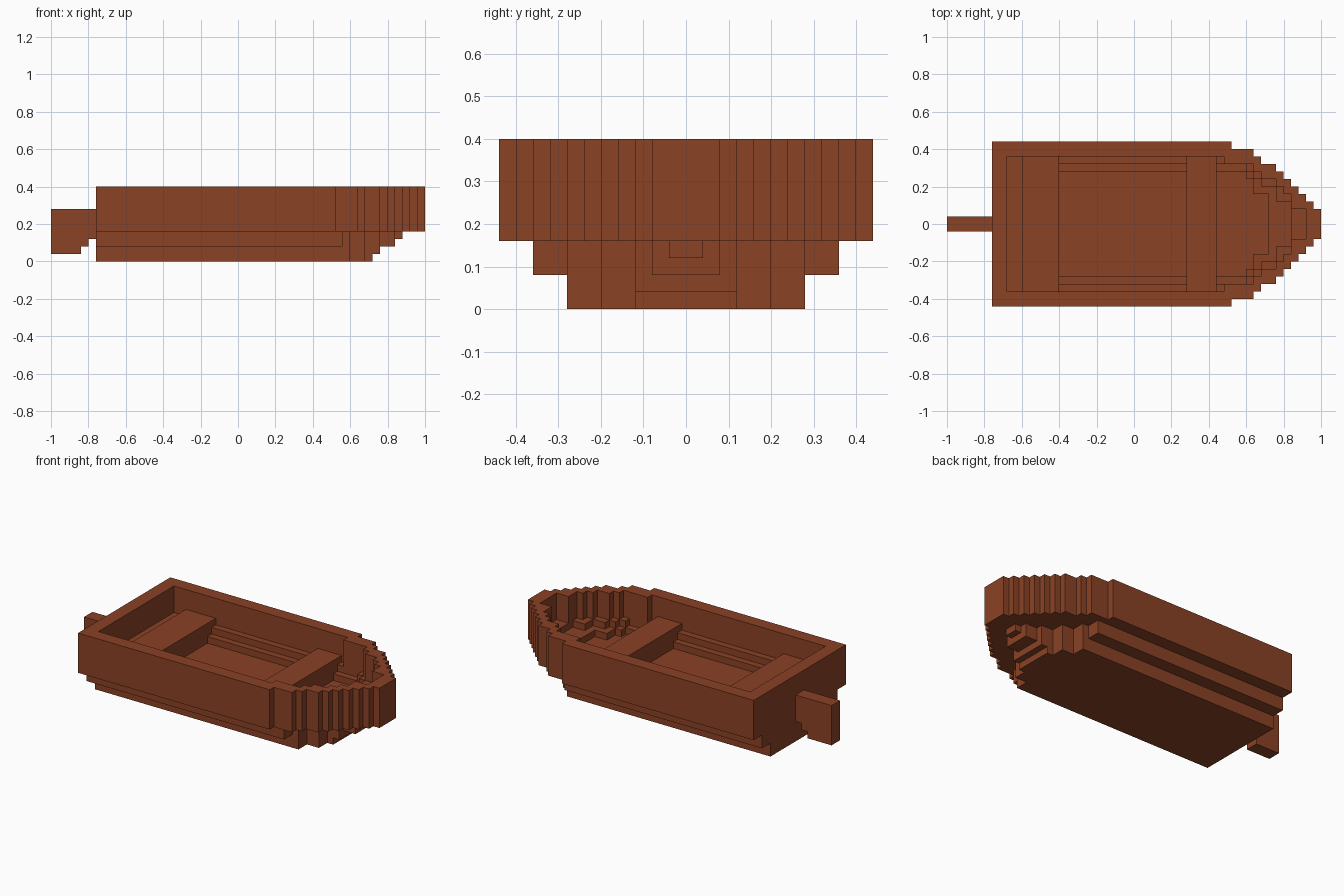
import bpy, bmesh, math

if "Cube" in bpy.data.objects:
    bpy.data.objects.remove(bpy.data.objects["Cube"])

wood = bpy.data.materials.new("brown wood")
wood.diffuse_color = (0.255, 0.054, 0.018, 1)
wood.use_nodes = True
wood.node_tree.nodes["Principled BSDF"].inputs["Base Color"].default_value = wood.diffuse_color


def finish(name, bm):
    bmesh.ops.recalc_face_normals(bm, faces=bm.faces)
    me = bpy.data.meshes.new(name)
    bm.to_mesh(me)
    bm.free()
    me.materials.append(wood)
    ob = bpy.data.objects.new(name, me)
    bpy.context.scene.collection.objects.link(ob)
    return ob


def extrude(name, pts, vec):
    """Closed outline swept along a vector."""
    bm = bmesh.new()
    face = bm.faces.new([bm.verts.new(p) for p in pts])
    new = bmesh.ops.extrude_face_region(bm, geom=[face])["geom"]
    verts = [g for g in new if isinstance(g, bmesh.types.BMVert)]
    bmesh.ops.translate(bm, verts=verts, vec=vec)
    return finish(name, bm)


def stepped(name, x0, steps, z0, z1):
    """Mirrored plan: each step is (half width, x where it ends)."""
    side, x = [], x0
    for half, end in steps:
        side += [(x, half), (end, half)]
        x = end
    pts = [(x, -y, z0) for x, y in side] + [(x, y, z0) for x, y in reversed(side)]
    return extrude(name, pts, (0, 0, z1 - z0))


def box(name, x0, x1, half, z0, z1):
    return stepped(name, x0, [(half, x1)], z0, z1)


def combine(base, tool, operation):
    mod = base.modifiers.new(operation, 'BOOLEAN')
    mod.operation, mod.solver, mod.object = operation, 'EXACT', tool
    bpy.context.view_layer.objects.active = base
    bpy.ops.object.modifier_apply(modifier=mod.name)
    bpy.data.objects.remove(tool)


# Upper hull with stepped bow
hull = stepped("hull", -.76, [(.44, .52), (.40, .64), (.36, .68), (.32, .76),
               (.28, .80), (.24, .84), (.20, .88), (.16, .92), (.12, .96),
               (.08, 1.0)], .16, .40)

# Lower hull tiers, each reaching slightly into the one above
mid = [(.36, .56), (.28, .60), (.20, .68), (.12, .76), (.08, .84)]
low = [(.28, .60), (.20, .68)]
for steps, z0, z1 in [(mid + [(.04, .88)], .12, .18), (mid, .08, .14),
                      (low + [(.12, .76)], .04, .10),
                      (low + [(.12, .72)], 0, .06)]:
    combine(hull, stepped("tier", -.76, steps, z0, z1), 'UNION')

# Hollow interior with two ledges above the floor
inside = [
    (-.68, [(.36, .48), (.32, .64), (.28, .68), (.24, .76), (.20, .80),
            (.16, .84), (.08, .92)], .24),
    (-.60, [(.32, .60), (.28, .64), (.24, .68), (.20, .76), (.12, .84)], .20),
    (-.60, [(.28, .60), (.24, .64), (.16, .72)], .16),
]
for x0, steps, z0 in inside:
    combine(hull, stepped("cutter", x0, steps, z0, .5), 'DIFFERENCE')

# Clean flat faces
bm = bmesh.new()
bm.from_mesh(hull.data)
bmesh.ops.remove_doubles(bm, verts=bm.verts, dist=.0005)
bmesh.ops.dissolve_limit(bm, angle_limit=math.radians(1), verts=bm.verts, edges=bm.edges)
bm.to_mesh(hull.data)
bm.free()

# Seats: top board resting on the ledges, solid support below
for name, x0, x1 in [("rear_seat", -.60, -.40), ("front_seat", .28, .44)]:
    box(name, x0, x1, .36, .24, .28)
    box(name + "_support", x0, x1, .28, .16, .24)
    box(name + "_ledge_filler", x0, x1, .32, .20, .24)

# Rudder with stepped lower edge
profile = [(-1, .04), (-.84, .04), (-.84, .08), (-.80, .08), (-.80, .12),
           (-.76, .12), (-.76, .28), (-1, .28)]
extrude("rudder", [(x, -.04, z) for x, z in profile], (0, .08, 0))
